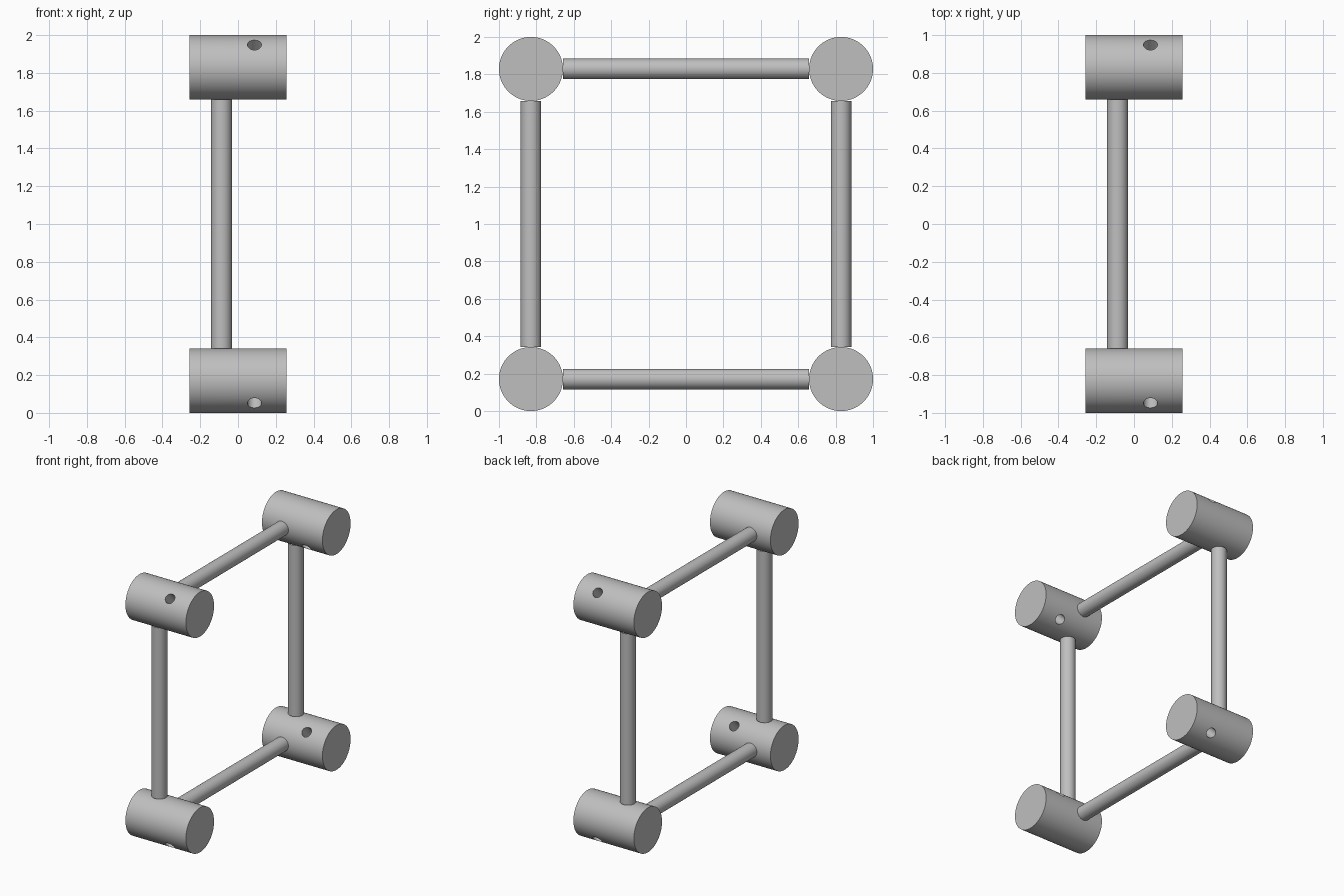
import bpy
import math
from mathutils import Vector

if "Cube" in bpy.data.objects:
    bpy.data.objects.remove(bpy.data.objects["Cube"])

HUB_R, HUB_HALF = 0.171, 0.257   # corner barrels, lying along x
ROD_R, HOLE_R = 0.055, 0.037
C = 1 - HUB_R                    # corner distance from the frame centre
ROD_X, HOLE_X = -0.087, 0.087
CENTRE_Z = 1.0

grey = bpy.data.materials.new("light_grey")
grey.diffuse_color = (0.52, 0.52, 0.52, 1)
grey.use_nodes = True
grey.node_tree.nodes["Principled BSDF"].inputs["Base Color"].default_value = grey.diffuse_color


def cylinder(name, centre, direction, radius, length, sides):
    bpy.ops.mesh.primitive_cylinder_add(vertices=sides, radius=radius, depth=length, location=centre)
    ob = bpy.context.object
    ob.name = name
    ob.rotation_euler = Vector(direction).to_track_quat('Z', 'Y').to_euler()
    ob.data.materials.append(grey)
    return ob


def smooth(ob):
    bpy.ops.object.select_all(action='DESELECT')
    ob.select_set(True)
    bpy.context.view_layer.objects.active = ob
    bpy.ops.object.shade_smooth_by_angle(angle=math.radians(30))


# Corner barrels, each with a diagonal hole drilled right through
for y, y_name in ((-1, "front"), (1, "back")):
    for z, z_name in ((-1, "bottom"), (1, "top")):
        name = f"{y_name}_{z_name}"
        centre = (0, y * C, CENTRE_Z + z * C)
        barrel = cylinder(name + "_barrel", centre, (1, 0, 0), HUB_R, 2 * HUB_HALF, 96)
        drill = cylinder("drill", (HOLE_X, centre[1], centre[2]), (0, y, z), HOLE_R, 0.6, 32)
        drill.hide_render = True
        cut = barrel.modifiers.new("hole", 'BOOLEAN')
        cut.operation = 'DIFFERENCE'
        cut.solver = 'EXACT'
        cut.object = drill
        bpy.context.view_layer.objects.active = barrel
        bpy.ops.object.modifier_apply(modifier=cut.name)
        bpy.data.objects.remove(drill, do_unlink=True)
        smooth(barrel)

# Rods joining neighbouring barrels, ending where they meet the curved sides
rod_length = 2 * (C - HUB_R)
for s, y_name, z_name in ((-1, "front", "bottom"), (1, "back", "top")):
    smooth(cylinder(y_name + "_upright_rod", (ROD_X, s * C, CENTRE_Z), (0, 0, 1), ROD_R, rod_length, 48))
    smooth(cylinder(z_name + "_cross_rod", (ROD_X, 0, CENTRE_Z + s * C), (0, 1, 0), ROD_R, rod_length, 48))
